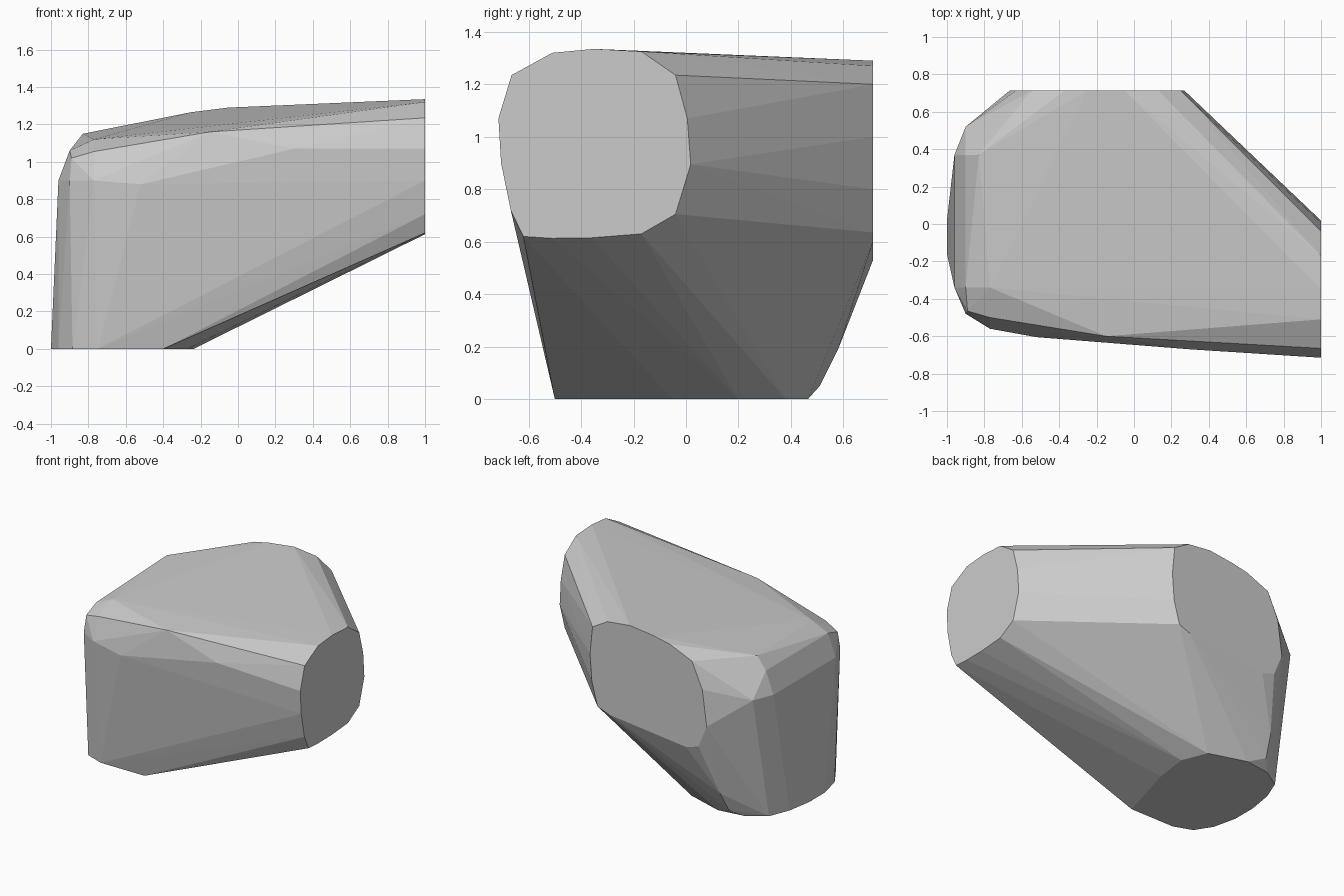
import bpy, bmesh

# right end profile (y, z) on the plane x = 1
right_end = [(-.715, 1.07), (-.665, 1.235), (-.51, 1.32), (-.35, 1.335), (-.17, 1.325),
             (-.04, 1.235), (.005, 1.07), (.018, .895), (-.04, .705), (-.17, .63),
             (-.36, .615), (-.51, .613), (-.62, .62), (-.668, .72), (-.705, .9)]

# back end profile (x, z) on the plane y = 0.713
back_end = [(.25, 1.2), (.13, 1.27), (-.05, 1.29), (-.25, 1.265), (-.37, 1.24),
            (-.547, 1.165), (-.63, .98), (-.665, .72), (-.6, .56), (-.5, .53),
            (.12, .6), (.21, .635), (.255, .8), (.27, 1.0)]

# bottom end profile (x, y) on the plane z = 0
bottom_end = [(-.4, -.5), (-.27, -.05), (-.237, .2), (-.31, .38), (-.58, .465),
              (-.77, .44), (-.91, .35), (-.97, .2), (-1, .02), (-1, -.16),
              (-.96, -.33), (-.885, -.45), (-.75, -.5)]

# rounded outer corner and slight swell between the ends
corner = [(-.89, -.465, 1.02), (-.77, -.5, 1.055), (-.77, -.34, 1.12), (-.77, -.56, .9),
          (-.15, -.6, 1.16), (-.52, -.605, .88), (-.96, -.34, .9), (-.9, -.34, 1.06),
          (-.96, .37, .9), (-.9, .37, 1.06), (-.83, .37, 1.15), (-.9, .52, .9),
          (-.9, -.48, .9), (.3, -.67, 1.07), (-.7, .51, .05), (-.68, .58, .19)]

points = ([(1, y, z) for y, z in right_end] + [(x, .713, z) for x, z in back_end]
          + [(x, y, 0) for x, y in bottom_end] + corner)

# wrap the three ends and the corner in one faceted solid
bm = bmesh.new()
for p in points:
    bm.verts.new(p)
hull = bmesh.ops.convex_hull(bm, input=bm.verts[:])
spare = {g for g in hull["geom_interior"] + hull["geom_unused"]
         if isinstance(g, bmesh.types.BMVert) and g.is_valid}
bmesh.ops.delete(bm, geom=list(spare), context='VERTS')
bmesh.ops.dissolve_limit(bm, angle_limit=.01, verts=bm.verts[:], edges=bm.edges[:])
bmesh.ops.recalc_face_normals(bm, faces=bm.faces[:])

mesh = bpy.data.meshes.new("corner_joint")
bm.to_mesh(mesh)
bm.free()
bpy.context.collection.objects.link(bpy.data.objects.new("corner_joint", mesh))
